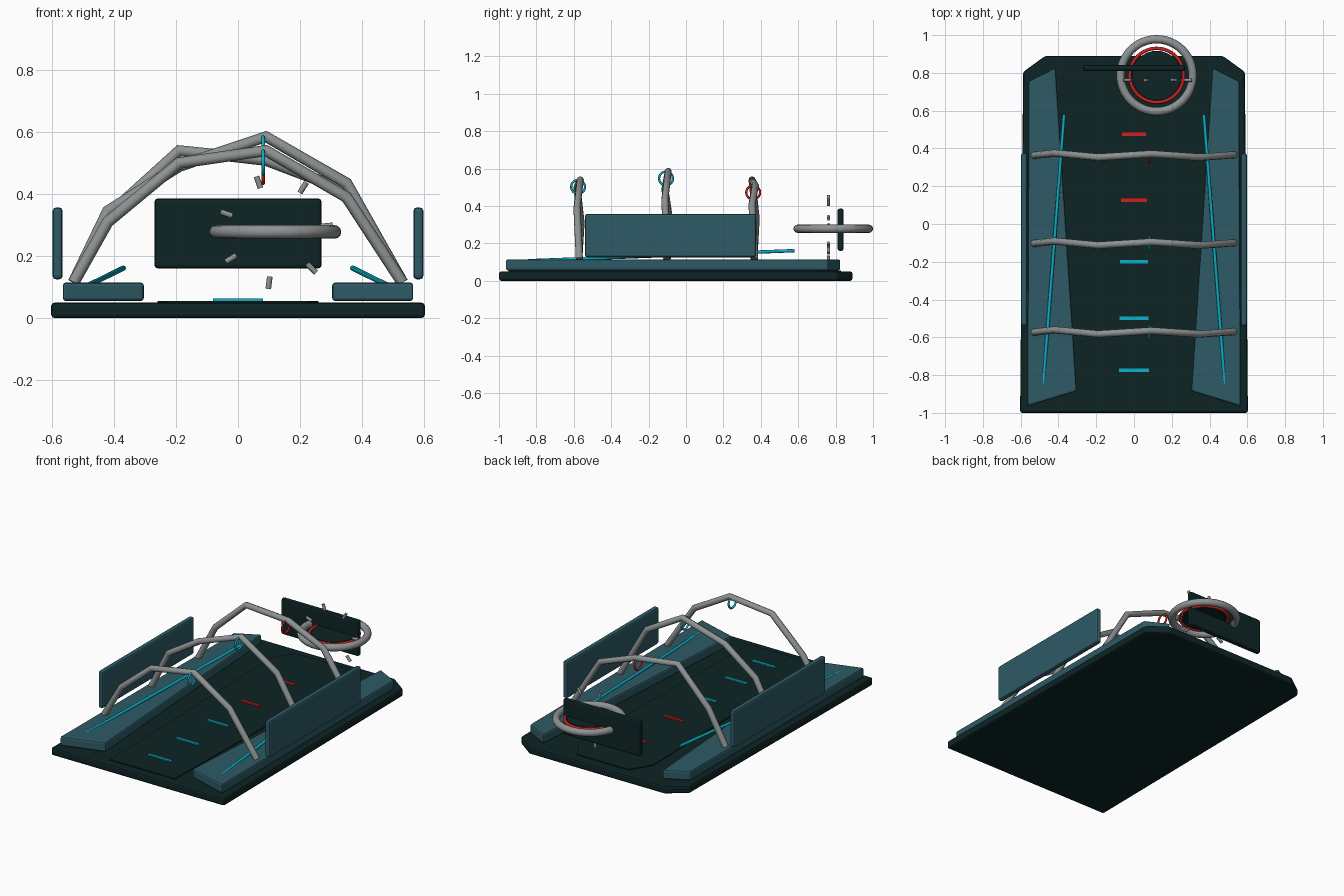
import bpy, bmesh, math
from mathutils import Vector

if "Cube" in bpy.data.objects:
    bpy.data.objects.remove(bpy.data.objects["Cube"])


def material(name, rgb):
    m = bpy.data.materials.new(name)
    lin = [((c / 255 + 0.055) / 1.055) ** 2.4 if c > 10 else c / 255 / 12.92 for c in rgb]
    m.diffuse_color = (*lin, 1)
    m.use_nodes = True
    m.node_tree.nodes["Principled BSDF"].inputs["Base Color"].default_value = m.diffuse_color
    return m


DARK = material("dark_green", (14, 36, 37))
TEAL = material("slate_teal", (46, 91, 102))
GREY = material("steel_grey", (142, 146, 146))
CYAN = material("bright_cyan", (10, 178, 202))
RED = material("signal_red", (212, 30, 30))


def finish(bm, name, mat, smooth=False, bevel=0):
    bmesh.ops.recalc_face_normals(bm, faces=bm.faces)
    me = bpy.data.meshes.new(name)
    bm.to_mesh(me)
    bm.free()
    me.materials.append(mat)
    ob = bpy.data.objects.new(name, me)
    bpy.context.collection.objects.link(ob)
    if bevel:
        mod = ob.modifiers.new("soft_edges", 'BEVEL')
        mod.width, mod.segments = bevel, 2
    if smooth:
        bpy.context.view_layer.objects.active = ob
        bpy.ops.object.select_all(action='DESELECT')
        ob.select_set(True)
        bpy.ops.object.shade_smooth_by_angle(angle=math.radians(50))
    return ob


def prism(name, outline, z0, z1, mat, bevel=0):
    """Extrude a plan outline between two heights."""
    bm = bmesh.new()
    f = bm.faces.new([bm.verts.new((x, y, z0)) for x, y in outline])
    ext = bmesh.ops.extrude_face_region(bm, geom=[f])
    top = [g for g in ext["geom"] if isinstance(g, bmesh.types.BMVert)]
    bmesh.ops.translate(bm, vec=(0, 0, z1 - z0), verts=top)
    return finish(bm, name, mat, bevel=bevel)


def box(name, x0, x1, y0, y1, z0, z1, mat, bevel=0):
    return prism(name, [(x0, y0), (x1, y0), (x1, y1), (x0, y1)], z0, z1, mat, bevel)


def tube(name, pts, r, mat, sides=8):
    """Sweep a round section along a path."""
    cu = bpy.data.curves.new(name, 'CURVE')
    cu.dimensions = '3D'
    cu.bevel_depth, cu.bevel_resolution, cu.use_fill_caps = r, sides // 2 - 2, True
    sp = cu.splines.new('POLY')
    sp.points.add(len(pts) - 1)
    for p, co in zip(sp.points, pts):
        p.co = (*co, 1)
    tmp = bpy.data.objects.new("path", cu)
    bpy.context.collection.objects.link(tmp)
    bpy.context.view_layer.update()
    me = bpy.data.meshes.new_from_object(tmp.evaluated_get(bpy.context.evaluated_depsgraph_get()))
    bpy.data.objects.remove(tmp)
    bm = bmesh.new()
    bm.from_mesh(me)
    bmesh.ops.remove_doubles(bm, verts=bm.verts, dist=1e-5)
    for f in bm.faces:
        f.material_index = 0
    return finish(bm, name, mat, smooth=True)


def ring(name, centre, R, r, mat, axis='Z', n=40, k=10):
    """Torus lying flat (Z) or standing in the side plane (X)."""
    bm = bmesh.new()
    rows = []
    for i in range(n):
        a = 2 * math.pi * i / n
        row = []
        for j in range(k):
            b = 2 * math.pi * j / k
            d = R + r * math.cos(b)
            u, v, w = d * math.cos(a), d * math.sin(a), r * math.sin(b)
            p = (u, v, w) if axis == 'Z' else (w, u, v)
            row.append(bm.verts.new(Vector(centre) + Vector(p)))
        rows.append(row)
    for i in range(n):
        A, B = rows[i], rows[(i + 1) % n]
        for j in range(k):
            bm.faces.new((A[j], B[j], B[(j + 1) % k], A[(j + 1) % k]))
    return finish(bm, name, mat, smooth=True)


# Base slab with clipped rear corners, and thin centre walkway
prism("base_slab", [(-0.603, -1), (0.603, -1), (0.587, 0.805), (0.47, 0.89),
                    (-0.47, 0.89), (-0.587, 0.805)], 0, 0.05, DARK, 0.012)
prism("walkway_plate", [(-0.225, -0.95), (0.225, -0.95), (0.26, 0.7), (0.18, 0.83),
                        (-0.18, 0.83), (-0.26, 0.7)], 0.049, 0.056, DARK)

# Side decks, side walls and glowing rails, mirrored
for side, s in (("left", -1), ("right", 1)):
    prism(side + "_deck", [(s * 0.565, -0.965), (s * 0.303, -0.885), (s * 0.415, 0.828),
                           (s * 0.558, 0.755)], 0.055, 0.115, TEAL, 0.01)
    box(side + "_wall", *sorted((s * 0.565, s * 0.598)), -0.54, 0.375, 0.125, 0.357, TEAL, 0.012)
    tube(side + "_rail", [(s * 0.48, -0.845, 0.107), (s * 0.37, 0.58, 0.161)], 0.009, CYAN)

# Floor markers
for i, (y, hw, mat) in enumerate([(-0.775, 0.08, CYAN), (-0.5, 0.078, CYAN), (-0.2, 0.073, CYAN),
                                  (0.125, 0.068, RED), (0.475, 0.063, RED)]):
    box(f"floor_marker_{i}", -hw, hw, y - 0.009, y + 0.009, 0.055, 0.063, mat)

# Bent rib arches with hanging rings
XS = (-0.53, -0.42, -0.19, 0.09, 0.35, 0.53)
WOBBLE = (0, 0.012, -0.01, 0.008, -0.01, 0.003)
for i, (y, zs, mat) in enumerate([(-0.573, (0.31, 0.50, 0.54, 0.39), CYAN),
                                  (-0.103, (0.345, 0.49, 0.585, 0.435), CYAN),
                                  (0.363, (0.33, 0.54, 0.51, 0.41), RED)]):
    heights = (0.115, *zs, 0.115)
    tube(f"rib_arch_{i}", [(x, y + w, z) for x, w, z in zip(XS, WOBBLE, heights)], 0.019, GREY)
    ring(f"hanging_ring_{i}", (0.081, y - 0.004, zs[2] - 0.038), 0.037, 0.006, mat, 'X', 24, 8)

# Rear screen
box("rear_screen", -0.27, 0.27, 0.81, 0.843, 0.16, 0.386, DARK, 0.012)

# Rear gate: big ring, red inner ring, dark disc
CX, CY, CZ = 0.12, 0.787, 0.278
ring("gate_ring", (CX, CY, CZ), 0.191, 0.022, GREY, n=48, k=12)
ring("gate_inner_ring", (CX, CY, CZ), 0.143, 0.009, RED)
prism("gate_disc", [(CX + 0.13 * math.cos(t * math.pi / 16), CY + 0.13 * math.sin(t * math.pi / 16))
                    for t in range(32)], CZ - 0.006, CZ + 0.006, DARK)

# Seven small radial pegs standing around the gate
for i in range(7):
    a = math.radians(6) + 2 * math.pi * i / 7
    tube(f"gate_peg_{i}", [(CX + d * math.cos(a), 0.762, 0.28 + d * math.sin(a))
                           for d in (0.147, 0.187)], 0.009, GREY)
